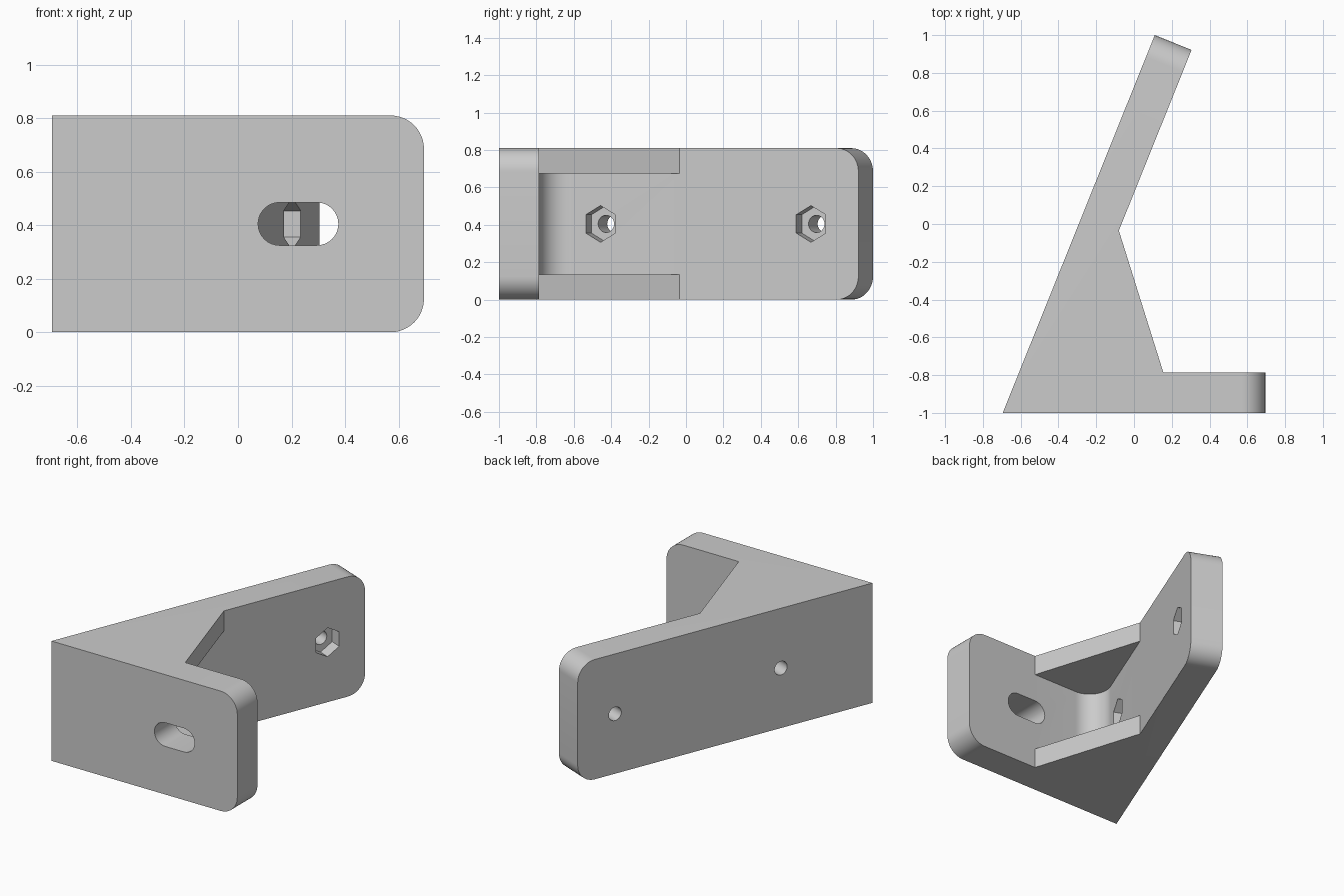
import bpy, bmesh
from math import sin, cos, tan, pi, radians, atan2
from mathutils import Vector as V

if "Cube" in bpy.data.objects:
    bpy.data.objects.remove(bpy.data.objects["Cube"])

HEIGHT, THICK, CORNER = 0.81, 0.21, 0.125
MID = HEIGHT / 2
UP = V((0, 0, 1))

grey = bpy.data.materials.new("light grey")
grey.use_nodes = True
grey.diffuse_color = (0.6, 0.6, 0.6, 1)
grey.node_tree.nodes["Principled BSDF"].inputs["Base Color"].default_value = grey.diffuse_color


def prism(name, base, push, rounded=()):
    """Extrude a flat outline along push; round the edges named by index pairs."""
    bm = bmesh.new()
    low = [bm.verts.new(p) for p in base]
    high = [bm.verts.new(p + push) for p in base]
    bm.faces.new(low)
    bm.faces.new(high[::-1])
    for i in range(len(base)):
        j = (i + 1) % len(base)
        bm.faces.new((low[j], low[i], high[i], high[j]))
    bmesh.ops.recalc_face_normals(bm, faces=bm.faces)
    edges = [bm.edges.get((ring[i], ring[j])) for i, j in rounded for ring in (low, high)]
    if edges:
        bmesh.ops.bevel(bm, geom=edges, offset=CORNER, segments=12, profile=0.5,
                        affect='EDGES')
    mesh = bpy.data.meshes.new(name)
    bm.to_mesh(mesh)
    bm.free()
    mesh.materials.append(grey)
    ob = bpy.data.objects.new(name, mesh)
    bpy.context.scene.collection.objects.link(ob)
    return ob


def ring(centre, a, b, radius, count, start=0.0):
    """Regular polygon in the plane of the unit vectors a and b."""
    return [centre + radius * (cos(start + 2 * pi * i / count) * a
                               + sin(start + 2 * pi * i / count) * b)
            for i in range(count)]


# Key points of the plan outline
heel, tip = V((-0.695, -1, 0)), V((0.11, 1, 0))
along = (tip - heel).normalized()
normal = V((along.y, -along.x, 0))


def inner(y):
    """Point on the inner face of the sloped arm at a given depth."""
    p = heel + normal * THICK
    return p + along * ((y - p.y) / along.y)


knee = inner(-0.035)
web_end = V((0.155, -0.785, 0))
outline = [heel, V((0.695, -1, 0)), V((0.695, -0.785, 0)), web_end, knee,
           tip + normal * THICK, tip]
bracket = prism("angled_bracket", outline, UP * HEIGHT, rounded=[(1, 2), (5, 6)])

cutters = []

# Pocket between the two webs, with a filleted inner corner
half = atan2(along.y, along.x) / 2
fillet = 0.137
corner = inner(-0.785)
centre = corner + V((cos(half), sin(half), 0)) * fillet / sin(half)
sweep = pi - 2 * half
arc = []
for i in range(17):
    a = -pi / 2 - sweep * i / 16
    arc.append(centre + V((cos(a), sin(a), 0)) * fillet)
pocket = arc + [knee, V((0.4, -0.2, 0)), web_end]
web = 0.135
cutters.append(prism("pocket_cutter", [p + UP * web for p in pocket],
                     UP * (HEIGHT - 2 * web)))

# Slot through the front plate
slot = []
for side, x in ((1, 0.295), (-1, 0.155)):
    for i in range(17):
        a = -pi / 2 + pi * i / 16
        slot.append(V((x + side * 0.08 * cos(a), -1.1, MID + side * 0.08 * sin(a))))
cutters.append(prism("slot_cutter", slot, V((0, 0.4, 0))))

# Screw holes with hexagonal nut recesses in the sloped arm
for y in (-0.457, 0.668):
    spot = inner(y) + UP * MID
    cutters.append(prism("nut_cutter", ring(spot - normal * 0.08, along, UP, 0.098, 6, pi / 6),
                         normal * 0.12))
    cutters.append(prism("hole_cutter", ring(spot - normal * 0.3, along, UP, 0.046, 32),
                         normal * 0.26))

bpy.context.view_layer.objects.active = bracket
bracket.select_set(True)
for c in cutters:
    c.hide_render = True
    mod = bracket.modifiers.new("cut", 'BOOLEAN')
    mod.operation, mod.solver, mod.object = 'DIFFERENCE', 'EXACT', c
    bpy.ops.object.modifier_apply(modifier=mod.name)
for c in cutters:
    bpy.data.objects.remove(c)

bpy.ops.object.shade_smooth_by_angle(angle=radians(25))
